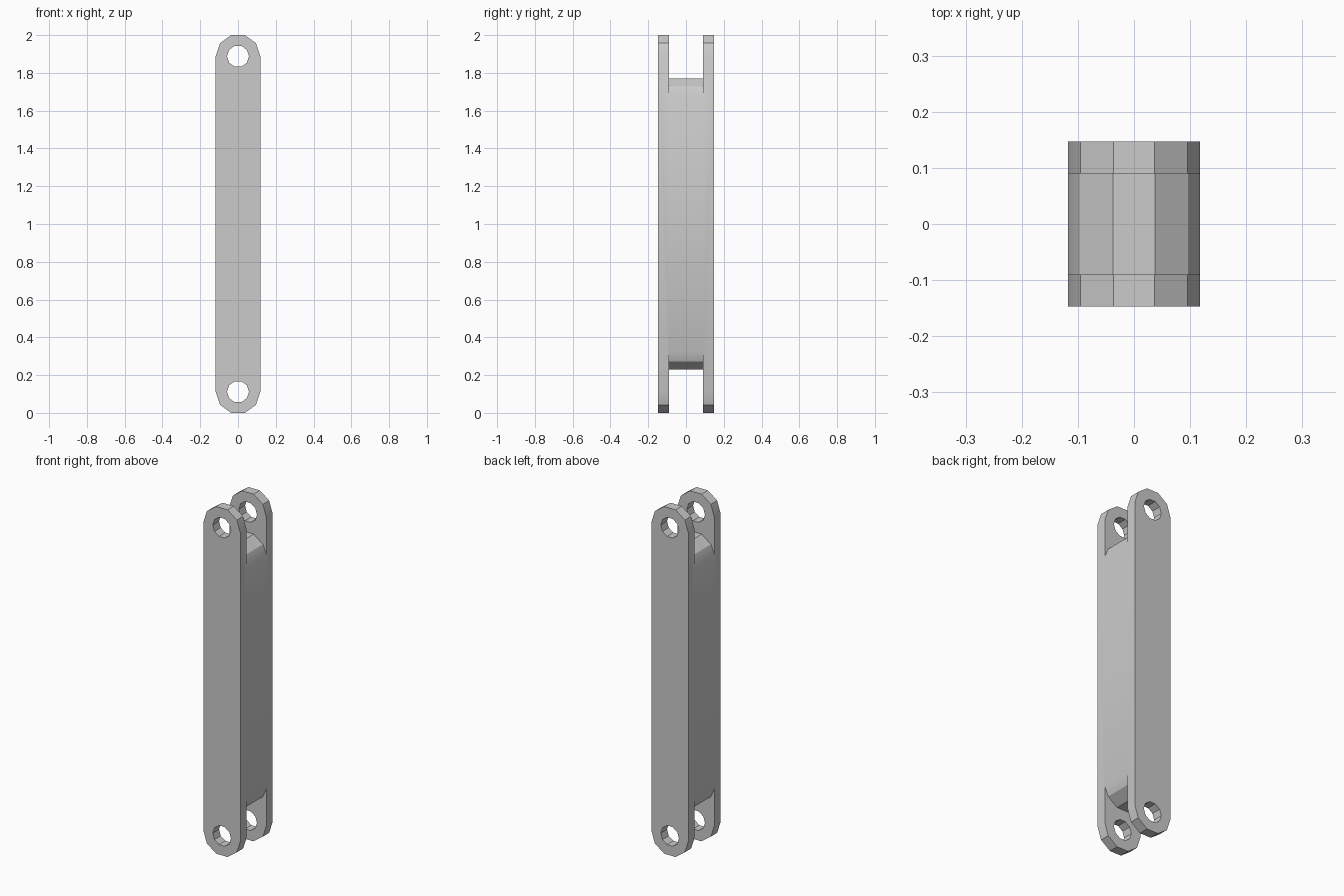
import bpy, bmesh, math

cube = bpy.data.objects.get("Cube")
if cube:
    bpy.data.objects.remove(cube)

RADIUS = 0.118                                 # rounded end
PIN_Z = 2 - RADIUS * math.sin(math.radians(72))
HALF_DEPTH = 0.147
HALF_SLOT = 0.09

grey = bpy.data.materials.new("light grey")
grey.use_nodes = True
grey.diffuse_color = (0.6, 0.6, 0.6, 1)
grey.node_tree.nodes["Principled BSDF"].inputs["Base Color"].default_value = grey.diffuse_color


def arc(radius, z, start, end, step=36):
    return [(radius * math.cos(math.radians(a)), z + radius * math.sin(math.radians(a)))
            for a in range(start, end + 1, step)]


def extrude(name, outline, half):
    """Extrude an x-z outline evenly to both sides along y."""
    bm = bmesh.new()
    face = bm.faces.new([bm.verts.new((x, -half, z)) for x, z in outline])
    side = bmesh.ops.extrude_face_region(bm, geom=[face])["geom"]
    for v in side:
        if isinstance(v, bmesh.types.BMVert):
            v.co.y = half
    bmesh.ops.recalc_face_normals(bm, faces=bm.faces)
    mesh = bpy.data.meshes.new(name)
    bm.to_mesh(mesh)
    bm.free()
    obj = bpy.data.objects.new(name, mesh)
    bpy.context.collection.objects.link(obj)
    return obj


# Bar with ten-sided rounded ends
outline = arc(RADIUS, PIN_Z, 0, 180) + arc(RADIUS, 2 - PIN_Z, 180, 360)
link = extrude("link_bar", outline, HALF_DEPTH)
link.data.materials.append(grey)

# Fork slots with a faceted floor, and pin holes, at both ends
half_floor = [(0.14, 1.623), (0.096, 1.727), (0.037, 1.77)]
slot = [(-0.14, 2.1), (0.14, 2.1)] + half_floor + [(-x, z) for x, z in reversed(half_floor)]
hole = arc(0.058, PIN_Z, 0, 324)
cutters = []
for end in ("top", "bottom"):
    for name, shape, half in (("slot", slot, HALF_SLOT), ("pin_hole", hole, 0.3)):
        points = shape if end == "top" else [(x, 2 - z) for x, z in shape]
        cutter = extrude(f"{end}_{name}_cutter", points, half)
        cutter.hide_render = True
        cutters.append(cutter)

bpy.ops.object.select_all(action="DESELECT")
link.select_set(True)
bpy.context.view_layer.objects.active = link
for cutter in cutters:
    mod = link.modifiers.new("cut", "BOOLEAN")
    mod.operation = "DIFFERENCE"
    mod.solver = "EXACT"
    mod.object = cutter
    bpy.ops.object.modifier_apply(modifier=mod.name)
    bpy.data.objects.remove(cutter)

bpy.ops.object.shade_smooth_by_angle(angle=math.radians(30))
